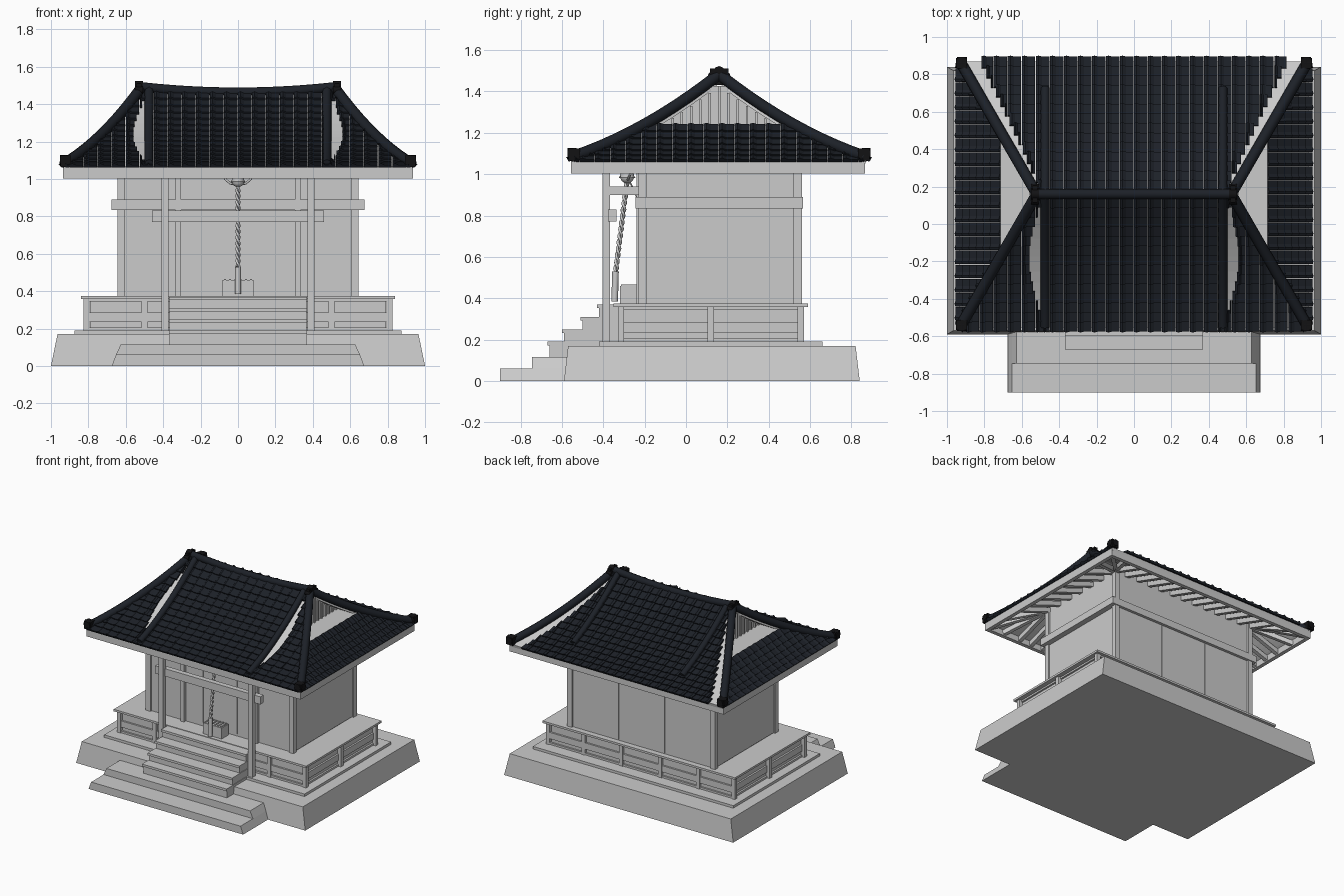
import bpy, bmesh, math
from mathutils import Vector

if "Cube" in bpy.data.objects:
    bpy.data.objects.remove(bpy.data.objects["Cube"])


def material(name, c):
    m = bpy.data.materials.new(name)
    m.diffuse_color = (*c, 1)
    m.use_nodes = True
    m.node_tree.nodes["Principled BSDF"].inputs["Base Color"].default_value = m.diffuse_color
    return m


TILE = material("slate", (0.012, 0.015, 0.021))
BLACK = material("ridge_black", (0.006, 0.006, 0.007))


def add(name, verts, faces, mat=None, up=False):
    bm = bmesh.new()
    vs = [bm.verts.new(v) for v in verts]
    for f in faces:
        face = bm.faces.new([vs[i] for i in f])
        face.normal_update()
        if up and face.normal.z < 0:
            face.normal_flip()
    if up:
        bmesh.ops.remove_doubles(bm, verts=bm.verts, dist=1e-4)
    else:
        bmesh.ops.recalc_face_normals(bm, faces=bm.faces)
    me = bpy.data.meshes.new(name)
    bm.to_mesh(me)
    bm.free()
    ob = bpy.data.objects.new(name, me)
    bpy.context.collection.objects.link(ob)
    if mat:
        me.materials.append(mat)
    return ob


HEX = [(0, 1, 2, 3), (4, 5, 6, 7), (0, 1, 5, 4), (1, 2, 6, 5), (2, 3, 7, 6), (3, 0, 4, 7)]


def box(name, x0, x1, y0, y1, z0, z1, mat=None, tx=0, ty=0):
    v = [(x0, y0, z0), (x1, y0, z0), (x1, y1, z0), (x0, y1, z0),
         (x0 + tx, y0 + ty, z1), (x1 - tx, y0 + ty, z1), (x1 - tx, y1 - ty, z1), (x0 + tx, y1 - ty, z1)]
    return add(name, v, HEX, mat)


def beam(name, p, q, w, h):
    p, q = Vector(p), Vector(q)
    s = (q - p).cross(Vector((0, 0, 1))).normalized() * w / 2
    u = s.cross(q - p).normalized() * h / 2
    return add(name, [e + a * s + b * u for e in (p, q) for a, b in ((-1, -1), (1, -1), (1, 1), (-1, 1))], HEX)


def tube(name, pts, r, mat=None, res=2):
    cu = bpy.data.curves.new(name, 'CURVE')
    cu.dimensions, cu.bevel_depth, cu.bevel_resolution, cu.use_fill_caps = '3D', r, res, True
    sp = cu.splines.new('POLY')
    sp.points.add(len(pts) - 1)
    for a, b in zip(sp.points, pts):
        a.co = (*b, 1)
    tmp = bpy.data.objects.new(name + "_path", cu)
    bpy.context.collection.objects.link(tmp)
    me = bpy.data.meshes.new_from_object(tmp.evaluated_get(bpy.context.evaluated_depsgraph_get()))
    bpy.data.objects.remove(tmp)
    ob = bpy.data.objects.new(name, me)
    bpy.context.collection.objects.link(ob)
    me.materials.clear()
    if mat:
        me.materials.append(mat)
    return ob


# stone base, front stone steps, wooden steps
box("stone_base", -1, 1, -0.59, 0.84, 0, 0.17, tx=0.035, ty=0.02)
box("stone_step_low", -0.675, 0.675, -0.9, -0.57, 0, 0.06, tx=0.023)
box("stone_step_high", -0.652, 0.652, -0.745, -0.565, 0.06, 0.115, tx=0.025)
box("plinth", -0.875, 0.875, -0.42, 0.66, 0.17, 0.19)
for i, y in enumerate((-0.67, -0.6, -0.51, -0.43)):
    z = 0.19 + 0.06 * i
    box("wooden_step", -0.365, 0.365, y + 0.01, -0.33, 0.115 if i == 0 else z - 0.06, z - 0.018)
    box("step_tread", -0.37, 0.37, y, -0.33, z - 0.018, z)

# veranda with framed skirt
X, Y0, Y1 = 0.81, -0.33, 0.57
box("veranda_core", -X + 0.02, X - 0.02, Y0 + 0.02, Y1 - 0.02, 0.19, 0.36)
box("veranda_deck", -0.84, 0.84, Y0 - 0.02, Y1 + 0.02, 0.358, 0.374)
for z0, z1 in ((0.19, 0.205), (0.235, 0.285), (0.345, 0.358)):
    box("skirt_rail", -X + 0.006, X - 0.006, Y0 + 0.006, Y1 - 0.006, z0, z1)
for s in (-1, 1):
    for y in (Y0, 0.105, Y1 - 0.03):
        box("skirt_post_side", s * X - 0.015, s * X + 0.015, y, y + 0.03, 0.19, 0.358)
for x in (-0.5, -0.17, 0.17, 0.5):
    for y in (Y0, Y1 - 0.03):
        box("skirt_post", x - 0.015, x + 0.015, y, y + 0.03, 0.19, 0.358)

# walls, posts, tie band
box("wall_body", -0.63, 0.63, -0.215, 0.545, 0.37, 1.15)
for x in (-0.625, 0.625):
    for y in (-0.21, 0.54):
        box("corner_post", x - 0.02, x + 0.02, y - 0.02, y + 0.02, 0.37, 1.14)
box("tie_band", -0.675, 0.675, -0.245, 0.567, 0.835, 0.89)
for x in (-0.32, 0.32):
    box("door_post", x - 0.015, x + 0.015, -0.24, -0.2, 0.37, 1.13)
for x0, x1 in ((-0.6, -0.34), (-0.3, -0.15), (-0.145, 0.145), (0.15, 0.3), (0.34, 0.6)):
    box("front_panel", x0, x1, -0.222, -0.21, 0.39, 0.83)
for i in range(3):
    x = -0.6 + 0.402 * i
    box("back_panel", x, x + 0.396, 0.54, 0.551, 0.38, 0.83)
for s in (-1, 1):
    box("side_panel", s * 0.631 - 0.006, s * 0.631 + 0.006, -0.19, 0.52, 0.38, 0.83)

# porch columns, tie beam, brackets
for s in (-1, 1):
    box("porch_column", s * 0.39 - 0.019, s * 0.39 + 0.019, -0.405, -0.367, 0.17, 1.07)
    box("porch_bracket", s * 0.39 - 0.016, s * 0.39 + 0.016, -0.37, -0.22, 0.9, 0.94)
box("porch_beam", -0.46, 0.46, -0.378, -0.337, 0.77, 0.83)

# offering box, bell and rope
box("offering_box", -0.082, 0.082, -0.32, -0.235, 0.374, 0.46)
for i in range(6):
    x = -0.07 + 0.028 * i
    box("offering_slat", x - 0.005, x + 0.005, -0.315, -0.24, 0.46, 0.466)
bpy.ops.mesh.primitive_uv_sphere_add(segments=20, ring_count=12, radius=0.034, location=(0, -0.285, 0.99))
bpy.context.object.name = "bell"
bpy.ops.object.shade_smooth_by_angle()
bpy.ops.mesh.primitive_torus_add(major_radius=0.035, minor_radius=0.005, location=(0, -0.285, 0.985),
                                 major_segments=20, minor_segments=6)
bpy.context.object.name = "bell_rim"
for s in (-1, 1):
    tube("bell_hook", [(0, -0.285, 0.97), (s * 0.04, -0.28, 0.975), (s * 0.07, -0.27, 1.0)], 0.006)
tube("bell_stay", [(0, -0.275, 0.97), (0, -0.235, 0.885)], 0.004)
for ph in (0, math.pi):
    pts = []
    for i in range(73):
        k, a = i / 72, ph + i / 72 * 14 * math.pi
        pts.append((0.007 * math.cos(a), -0.285 - 0.055 * k + 0.007 * math.sin(a), 0.97 - 0.44 * k))
    tube("rope_strand", pts, 0.007, res=1)
tube("rope_handle", [(0, -0.341, 0.53), (0, -0.345, 0.385)], 0.016)

# hip-and-gable roof: t runs from ridge (0) to eave (1)
YC, RX, TG = 0.16, 0.52, 0.47


def Z(t):
    u = 1 - t
    return 1.065 + 0.4 * (0.6 * u + 0.4 * u * u)


def hip(t):
    return RX + 0.41 * t


def main(side):
    return lambda a, t: Vector((a, YC + side * 0.71 * t, Z(t)))


def flank(side):
    return lambda a, t: Vector((side * hip(t), YC + a, Z(t)))


# grey roof deck under the tiles
V, F = [], []
ts = sorted([i / 12 for i in range(13)] + [TG])
for t0, t1 in zip(ts, ts[1:]):
    for s in (-1, 1):
        quads = [(main(s), hip)]
        if t0 >= TG - 1e-6:
            quads.append((flank(s), lambda t: 0.71 * t))
        for fn, w in quads:
            n = len(V)
            V += [fn(-w(t0), t0), fn(w(t0), t0), fn(w(t1), t1), fn(-w(t1), t1)]
            F.append((n, n + 1, n + 2, n + 3))
deck = add("roof_deck", V, F, up=True)
m = deck.modifiers.new("thick", 'SOLIDIFY')
m.thickness, m.offset = 0.025, -1


# overlapping tiles, each with a raised roll on one edge
def tiles(name, fn, spans, t_start, rows, width):
    V, F = [], []
    dt = (1.015 - t_start) / rows
    nrm = (fn(0.1, 0.5) - fn(0, 0.5)).cross(fn(0, 0.6) - fn(0, 0.4)).normalized()
    nrm *= 1 if nrm.z > 0 else -1
    for r in range(rows):
        t0, t1 = t_start + r * dt, t_start + (r + 1.12) * dt
        for lo, hi in spans(min(1, (t0 + t1) / 2)):
            for c in range(math.floor(lo / width), math.ceil(hi / width)):
                a, b = max(lo, c * width), min(hi, (c + 1) * width - 0.003)
                if b - a < 0.008:
                    continue
                n = len(V)
                for t, lift in ((t0, 0.004), (t1, 0.015)):
                    for k, h in ((0, 0.006), (0.2, 0.012), (0.45, 0.003), (1, 0.003)):
                        V.append(fn(a + (b - a) * k, t) + nrm * (lift + h))
                    V += [fn(b, t) + nrm * 0.001, fn(a, t) + nrm * 0.001]
                F += [tuple(range(n, n + 6)), tuple(range(n + 6, n + 12))]
                F += [(n + i, n + (i + 1) % 6, n + 6 + (i + 1) % 6, n + 6 + i) for i in range(6)]
    add(name, V, F, TILE)


def front_spans(t):
    b = 0.485 + 0.075 * math.sin(math.pi * min(1, t * 1.05))
    return [(-hip(t), -b), (-0.485, 0.485), (b, hip(t))]


def back_spans(t):
    w = hip(t) - 0.11 * math.sqrt(t)
    return [(-w, w)]


tiles("front_tiles", main(-1), front_spans, 0.01, 14, 0.075)
tiles("back_tiles", main(1), back_spans, 0.01, 14, 0.075)
for s in (-1, 1):
    tiles("side_tiles", flank(s), lambda t: [(-0.71 * t, 0.71 * t)], TG, 6, 0.075)

# recessed gables with lattice
for s in (-1, 1):
    tt = [0.05 + (TG - 0.05) * i / 5 for i in range(6)]
    pts = [(s * 0.55, YC - 0.71 * t, Z(t) - 0.01) for t in reversed(tt)] + \
          [(s * 0.55, YC + 0.71 * t, Z(t) - 0.01) for t in tt]
    add("gable_wall", pts, [tuple(range(12))])
    box("gable_ledge", min(s * 0.54, s * hip(TG)), max(s * 0.54, s * hip(TG)),
        YC - 0.71 * TG, YC + 0.71 * TG, Z(TG) - 0.02, Z(TG))
    for i in range(-6, 7):
        y = i * 0.045
        box("gable_slat", s * 0.555 - 0.005, s * 0.555 + 0.005, YC + y - 0.006, YC + y + 0.006,
            Z(TG), Z(abs(y) / 0.71 + 0.05) - 0.01)

# ridge, hip ridges, descending ridges and their end ornaments
tube("main_ridge", [(x / 10 * 0.53, YC, 1.462 + 0.03 * (x / 10) ** 2) for x in range(-10, 11)], 0.027, TILE)
for s in (-1, 1):
    box("ridge_end", s * 0.53 - 0.014, s * 0.53 + 0.014, YC - 0.045, YC + 0.045, 1.43, 1.51, BLACK)
    for y, z, r in ((0, 1.495, 0.028), (-0.035, 1.475, 0.02), (0.035, 1.475, 0.02)):
        tube("ridge_knob", [(s * 0.508, YC + y, z), (s * 0.55, YC + y, z)], r, BLACK)
    for f in (-1, 1):
        tube("hip_ridge", [(s * hip(t), YC + f * 0.71 * t, Z(t) + 0.018) for t in [i / 10 for i in range(11)]],
             0.029, TILE)
        cx, cy = s * 0.92, YC + f * 0.7
        box("hip_end", cx - 0.028, cx + 0.028, cy - 0.028, cy + 0.028, 1.065, 1.125, BLACK)
        tube("hip_knob", [(cx - s * 0.01, cy, 1.1), (cx + s * 0.033, cy, 1.1)], 0.027, BLACK)
        tube("hip_knob", [(cx, cy - f * 0.01, 1.1), (cx, cy + f * 0.033, 1.1)], 0.027, BLACK)
        end = 10 if f < 0 else 8
        tube("descending_ridge", [(s * 0.475, YC + f * 0.071 * i, Z(i / 10) + 0.016) for i in range(end + 1)],
             0.024, TILE)

# eave fascia and rafters
for s in (-1, 1):
    box("fascia_side", s * 0.92 - 0.015, s * 0.92 + 0.015, -0.555, 0.865, 1.003, 1.062)
    y = YC - 0.005 + s * 0.695
    box("fascia_long", -0.935, 0.935, y - 0.015, y + 0.015, 1.003, 1.062)


def rafter(x0, y0, x1, y1):
    beam("rafter", (x0, y0, Z(0.56) - 0.065), (x1, y1, Z(0.97) - 0.045), 0.03, 0.035)


for f in (-1, 1):
    for i in range(-6, 7):
        rafter(i * 0.105, YC + f * 0.36, i * 0.105, YC + f * 0.69)
    for i in range(-3, 4):
        rafter(f * 0.6, YC + i * 0.12, f * 0.915, YC + i * 0.12)
    for s in (-1, 1):
        rafter(s * 0.62, YC + f * 0.38, s * 0.91, YC + f * 0.685)
        rafter(s * 0.63, YC + f * 0.37, s * 0.78, YC + f * 0.69)
        rafter(s * 0.62, YC + f * 0.37, s * 0.915, YC + f * 0.53)
